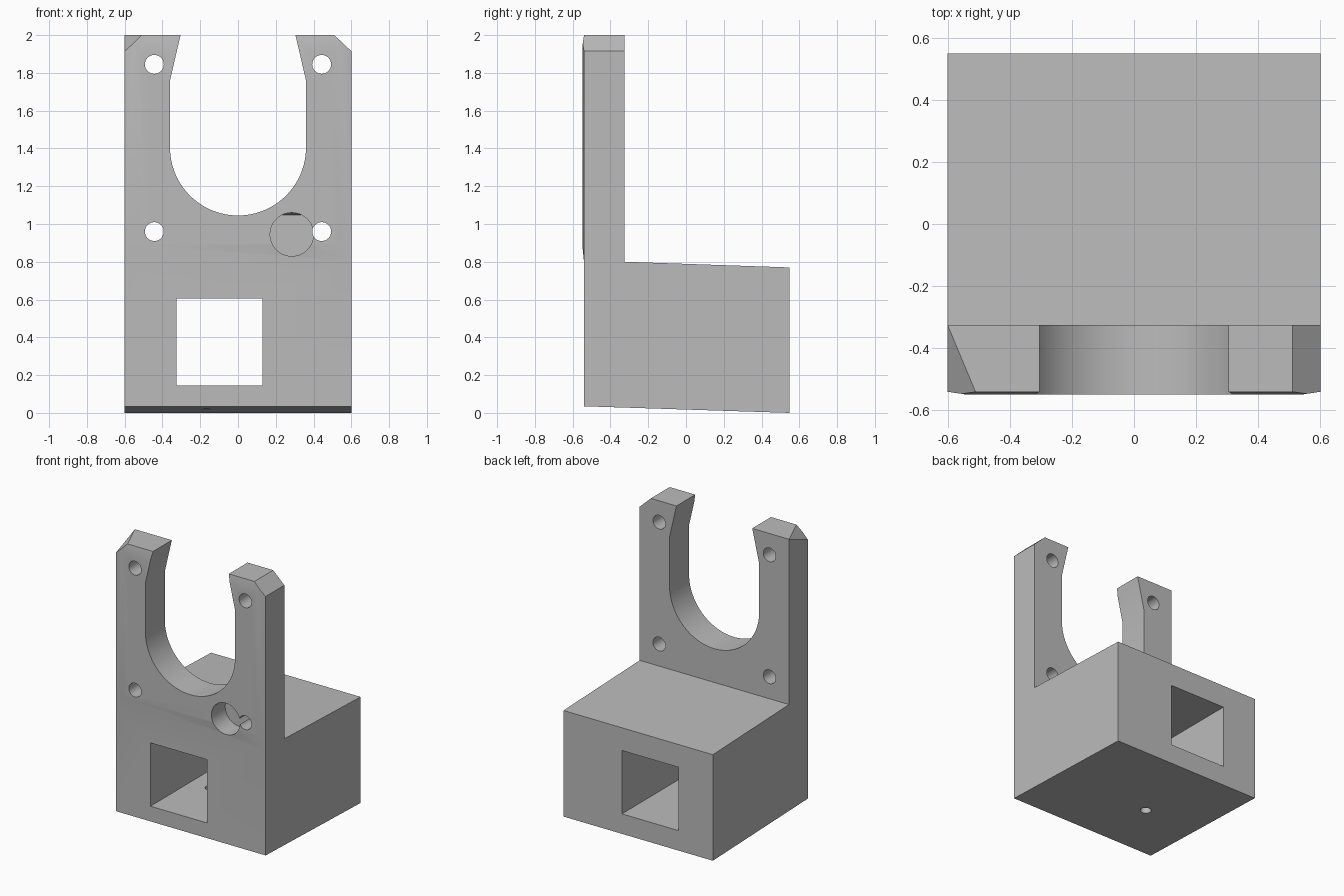
import bpy, bmesh, math
from mathutils import Vector

if "Cube" in bpy.data.objects:
    bpy.data.objects.remove(bpy.data.objects["Cube"])

grey = bpy.data.materials.new("grey plastic")
grey.diffuse_color = (0.5, 0.5, 0.5, 1)
grey.use_nodes = True
grey.node_tree.nodes["Principled BSDF"].inputs["Base Color"].default_value = grey.diffuse_color


def add_object(name, bm):
    bmesh.ops.recalc_face_normals(bm, faces=bm.faces)
    mesh = bpy.data.meshes.new(name)
    bm.to_mesh(mesh)
    bm.free()
    obj = bpy.data.objects.new(name, mesh)
    bpy.context.collection.objects.link(obj)
    mesh.materials.append(grey)
    return obj


def prism(points, direction):
    """Extrude a planar outline into a closed solid."""
    bm = bmesh.new()
    face = bm.faces.new([bm.verts.new(p) for p in points])
    ext = bmesh.ops.extrude_face_region(bm, geom=[face])
    moved = [g for g in ext["geom"] if isinstance(g, bmesh.types.BMVert)]
    bmesh.ops.translate(bm, verts=moved, vec=direction)
    bmesh.ops.recalc_face_normals(bm, faces=bm.faces)
    return bm


def slice_off(bm, point, normal):
    """Remove everything on the normal side of a plane and cap the cut."""
    res = bmesh.ops.bisect_plane(bm, geom=bm.verts[:] + bm.edges[:] + bm.faces[:],
                                 plane_co=point, plane_no=normal, clear_outer=True)
    edges = [g for g in res["geom_cut"] if isinstance(g, bmesh.types.BMEdge)]
    bmesh.ops.contextual_create(bm, geom=edges)


def circle(x, z, r, y, n=48):
    return [(x + r * math.cos(2 * math.pi * i / n), y,
             z + r * math.sin(2 * math.pi * i / n)) for i in range(n)]


# Bracket: block with sloping top and bottom plus the upright plate
side = [(-0.54, 0.035), (0.549, 0), (0.549, 0.77), (-0.325, 0.80),
        (-0.325, 2), (-0.54, 2), (-0.54, 0.80)]
bm = prism([(-0.6, y, z) for y, z in side], (1.2, 0, 0))

# Shallow raised pad on the front of the plate
bm.faces.ensure_lookup_table()
front = [f for f in bm.faces if f.normal.y < -0.9 and f.calc_center_median().z > 1][0]
pad = bmesh.ops.extrude_discrete_faces(bm, faces=[front])["faces"][0]
for v in pad.verts:
    v.co = (math.copysign(0.54, v.co.x), -0.549, 0.89 if v.co.z < 1 else 1.94)

# Chamfered top corners: straight on the right, slanted on the left
slice_off(bm, (0.6, -0.4, 1.915), Vector((0.085, 0, 0.09)).normalized())
a, b, c = Vector((-0.6, -0.325, 2)), Vector((-0.6, -0.54, 1.915)), Vector((-0.51, -0.54, 2))
n = (b - a).cross(c - a).normalized()
slice_off(bm, a, n if n.z > 0 else -n)
bracket = add_object("bracket", bm)

cutters = []

# U-shaped cradle opening, narrowing at its mouth
arc = [(0.36 * math.cos(t), 1.405 + 0.36 * math.sin(t))
       for t in [math.pi + math.pi * i / 48 for i in range(49)]]
slot = [(-0.281, 2.1), (-0.36, 1.76)] + arc + [(0.36, 1.76), (0.281, 2.1)]
cutters.append(add_object("cradle_cutter", prism([(x, -0.7, z) for x, z in slot], (0, 0.6, 0))))

# Square tunnel through the block
tunnel = [(-0.325, 0.145), (0.13, 0.145), (0.13, 0.605), (-0.325, 0.605)]
cutters.append(add_object("tunnel_cutter", prism([(x, -0.7, z) for x, z in tunnel], (0, 1.4, 0))))

# Four screw holes through the plate
for x in (-0.443, 0.443):
    for z in (0.96, 1.845):
        cutters.append(add_object("screw_hole_cutter",
                                  prism(circle(x, z, 0.05, -0.7, 32), (0, 0.6, 0))))

# Round blind pocket with a slanted ceiling
bm = prism(circle(0.285, 0.945, 0.115, -0.6), (0, 0.21, 0))
slice_off(bm, (0.285, -0.39, 1.048), Vector((0, 0.08, 1)).normalized())
cutters.append(add_object("pocket_cutter", bm))

# Small hole from the underside into the tunnel
hole = [(-0.166 + x, -0.076 + z, -0.1) for x, _, z in circle(0, 0, 0.037, 0, 32)]
cutters.append(add_object("drain_hole_cutter", prism(hole, (0, 0, 0.35))))

# Apply all cuts
bpy.context.view_layer.objects.active = bracket
bracket.select_set(True)
for cut in cutters:
    cut.hide_render = True
    mod = bracket.modifiers.new("cut", 'BOOLEAN')
    mod.operation, mod.solver, mod.object = 'DIFFERENCE', 'EXACT', cut
    bpy.ops.object.modifier_apply(modifier=mod.name)
for cut in cutters:
    bpy.data.objects.remove(cut)

bpy.ops.object.shade_smooth_by_angle(angle=math.radians(30))
